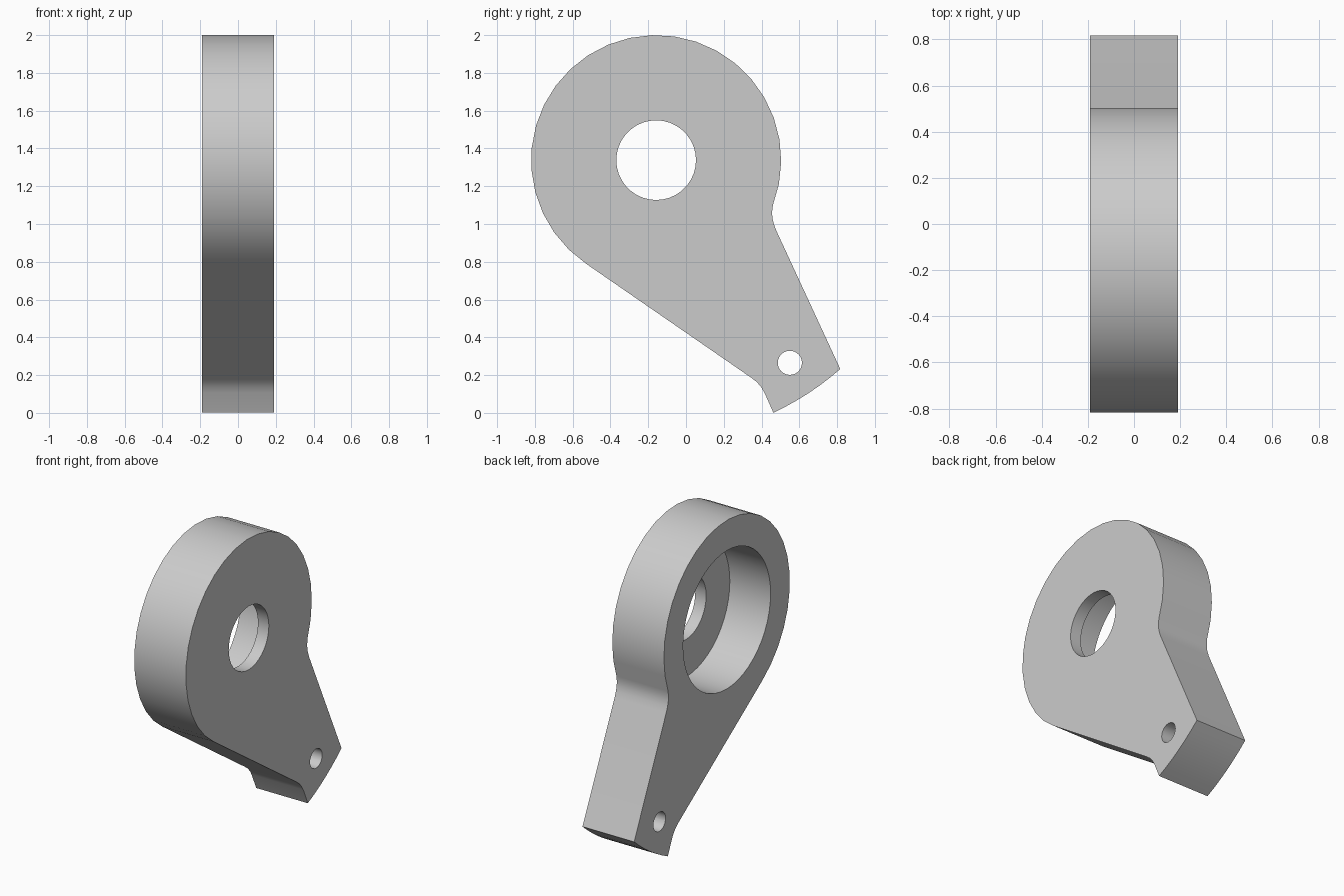
import bpy, bmesh
from math import radians, cos, sin, pi

if "Cube" in bpy.data.objects:
    bpy.data.objects.remove(bpy.data.objects["Cube"])

CY, CZ = -0.158, 1.338      # centre of the round head
HALF = 0.19                 # half thickness along x


def arc(r, a0, a1, n):
    """Points on an arc around the head centre, angles in degrees."""
    angles = [radians(a0 + (a1 - a0) * i / n) for i in range(n + 1)]
    return [(CY + r * cos(a), CZ + r * sin(a)) for a in angles]


def prism(name, pts, x0, x1):
    """Extrude a (y, z) outline from x0 to x1."""
    bm = bmesh.new()
    face = bm.faces.new([bm.verts.new((x0, y, z)) for y, z in pts])
    ext = bmesh.ops.extrude_face_region(bm, geom=[face])
    moved = [g for g in ext["geom"] if isinstance(g, bmesh.types.BMVert)]
    bmesh.ops.translate(bm, verts=moved, vec=(x1 - x0, 0, 0))
    bmesh.ops.recalc_face_normals(bm, faces=bm.faces[:])
    mesh = bpy.data.meshes.new(name)
    bm.to_mesh(mesh)
    bm.free()
    obj = bpy.data.objects.new(name, mesh)
    bpy.context.collection.objects.link(obj)
    return obj


def cut_hole(target, y, z, r, x0, x1, n):
    """Cut a round hole along x."""
    pts = [(y + r * cos(2 * pi * i / n), z + r * sin(2 * pi * i / n)) for i in range(n)]
    cutter = prism("hole_cutter", pts, x0, x1)
    cutter.hide_render = True
    mod = target.modifiers.new("hole", 'BOOLEAN')
    mod.operation = 'DIFFERENCE'
    mod.solver = 'EXACT'
    mod.object = cutter
    bpy.context.view_layer.objects.active = target
    bpy.ops.object.modifier_apply(modifier=mod.name)
    bpy.data.objects.remove(cutter)


# Arm outline: round head, tapered neck, curved foot
outline = arc(0.662, -11, 236, 24)
outline += [(0.347, 0.185), (0.375, 0.163), (0.397, 0.138), (0.415, 0.108)]
outline += arc(1.474, -65.1, -48.6, 6)
outline += [(0.478, 0.965), (0.465, 1.0), (0.457, 1.032), (0.456, 1.065), (0.46, 1.1)]
arm = prism("lever_arm", outline, -HALF, HALF)

# Deep bearing bore from the left, shaft hole, small pin hole
cut_hole(arm, CY, CZ, 0.46, -HALF - 0.1, 0.11, 48)
cut_hole(arm, CY, CZ, 0.211, -HALF - 0.1, HALF + 0.1, 36)
cut_hole(arm, 0.55, 0.265, 0.064, -HALF - 0.1, HALF + 0.1, 24)

bpy.ops.object.select_all(action='DESELECT')
arm.select_set(True)
bpy.context.view_layer.objects.active = arm
bpy.ops.object.shade_smooth_by_angle(angle=radians(30))
